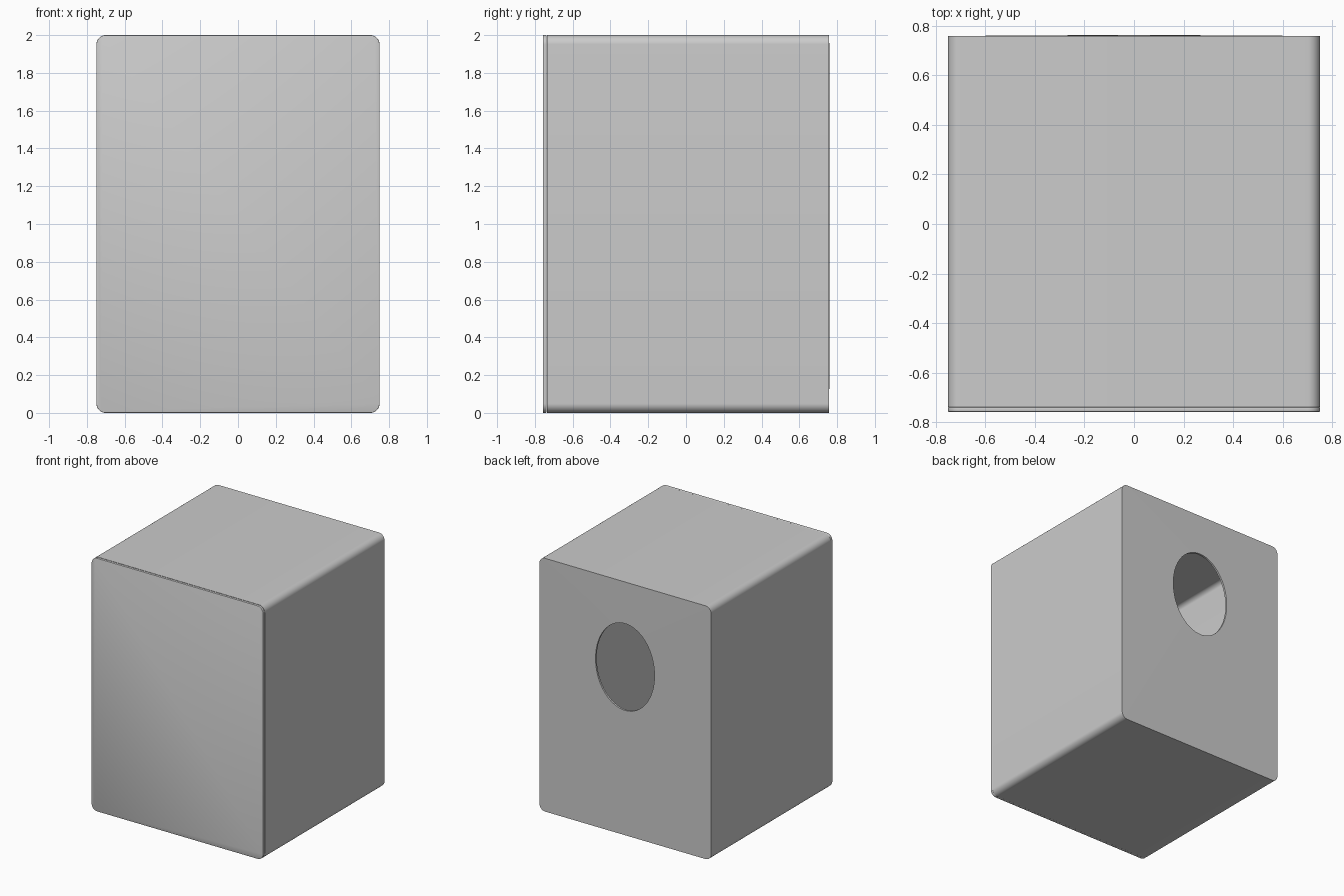
import bpy, bmesh
from math import cos, sin, pi

if "Cube" in bpy.data.objects:
    bpy.data.objects.remove(bpy.data.objects["Cube"])

W, H, R, N = 0.75, 2.0, 0.05, 12      # half width, height, corner radius, points per corner
CORNERS = [(1, 1), (-1, 1), (-1, -1), (1, -1)]


def rounded_loop(bm, y):
    """Rounded rectangle ring in the xz plane."""
    verts = []
    for k, (sx, sz) in enumerate(CORNERS):
        for i in range(N):
            a = (k + i / (N - 1)) * pi / 2
            verts.append(bm.verts.new((sx * (W - R) + R * cos(a), y,
                                       H / 2 + sz * (H / 2 - R) + R * sin(a))))
    return verts


def hole_loop(bm, y, rx, rz, z):
    """Oval ring with one point per point of the rounded ring."""
    n = 4 * N
    return [bm.verts.new((rx * cos((j + 0.5) * 2 * pi / n), y,
                          z + rz * sin((j + 0.5) * 2 * pi / n))) for j in range(n)]


def bridge(bm, a, b):
    for i in range(len(a)):
        j = (i + 1) % len(a)
        bm.faces.new((a[i], a[j], b[j], b[i]))


def finish(bm, name):
    bmesh.ops.recalc_face_normals(bm, faces=bm.faces[:])
    me = bpy.data.meshes.new(name)
    bm.to_mesh(me)
    bm.free()
    ob = bpy.data.objects.new(name, me)
    bpy.context.collection.objects.link(ob)
    bpy.ops.object.select_all(action='DESELECT')
    ob.select_set(True)
    bpy.context.view_layer.objects.active = ob
    return ob


# Hollow body: side walls and back wall with an oval opening
bm = bmesh.new()
front = rounded_loop(bm, -0.737)
back = rounded_loop(bm, 0.758)
hole = hole_loop(bm, 0.761, 0.258, 0.343, 1.33)
bridge(bm, front, back)
bridge(bm, back, hole)
body = finish(bm, "box_body")
solid = body.modifiers.new("wall_thickness", 'SOLIDIFY')
solid.thickness = 0.015
solid.offset = -1
bpy.ops.object.modifier_apply(modifier=solid.name)
bpy.ops.object.shade_smooth_by_angle(angle=pi / 6)

# Front panel: thin plate with softened edges
bm = bmesh.new()
p0 = rounded_loop(bm, -0.758)
p1 = rounded_loop(bm, -0.738)
bridge(bm, p0, p1)
bm.faces.new(p0)
bm.faces.new(p1)
panel = finish(bm, "front_panel")
bev = panel.modifiers.new("soft_edge", 'BEVEL')
bev.width = 0.004
bev.segments = 2
bev.limit_method = 'ANGLE'
bpy.ops.object.modifier_apply(modifier=bev.name)
bpy.ops.object.shade_smooth_by_angle(angle=pi / 6)
